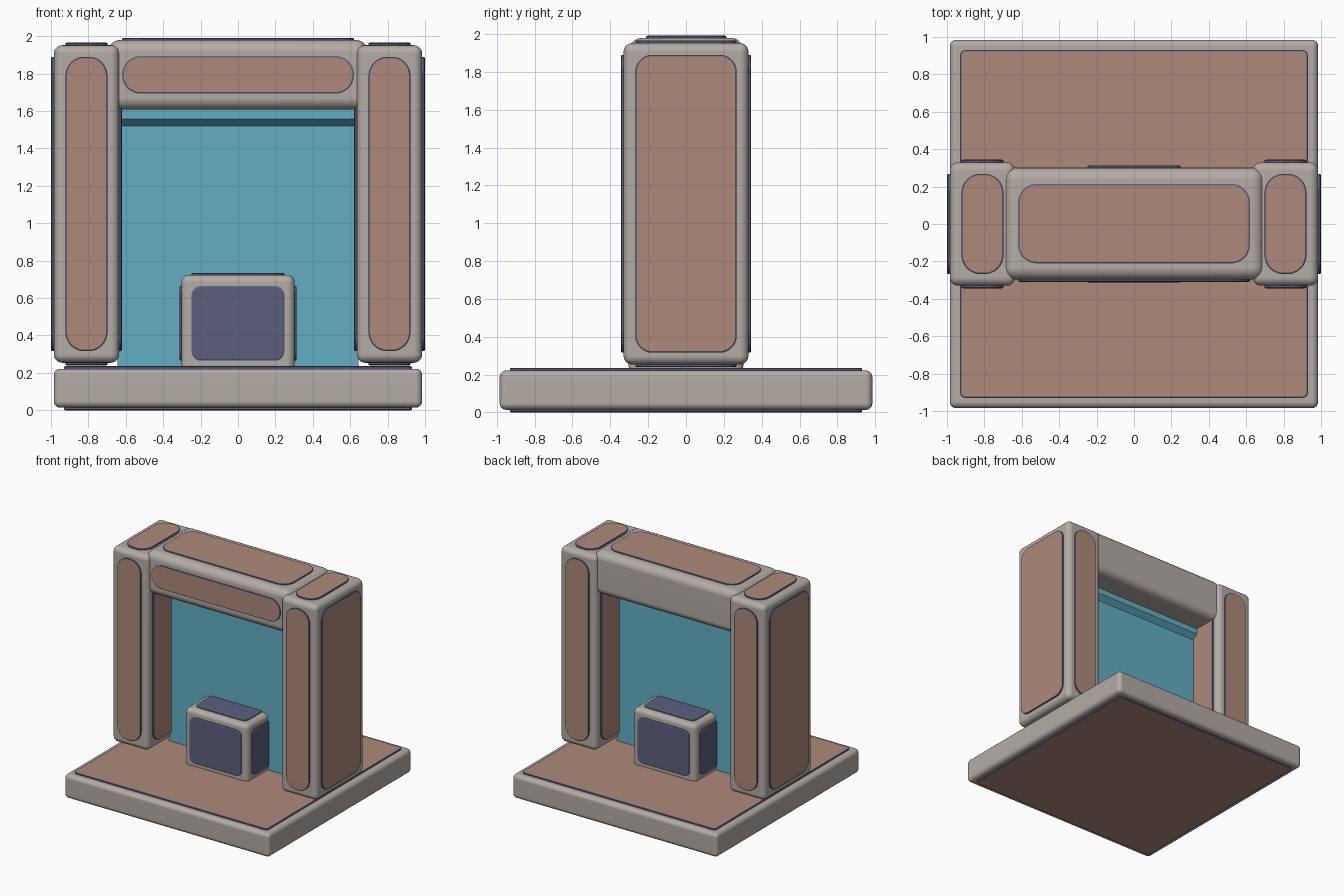
import bpy, bmesh, math
from mathutils import Vector

if "Cube" in bpy.data.objects:
    bpy.data.objects.remove(bpy.data.objects["Cube"])


def material(name, rgb):
    m = bpy.data.materials.new(name)
    m.diffuse_color = (*rgb, 1)
    m.use_nodes = True
    m.node_tree.nodes["Principled BSDF"].inputs["Base Color"].default_value = m.diffuse_color
    return m


GREY = material("warm grey", (0.456, 0.413, 0.376))
BROWN = material("dusty brown", (0.423, 0.254, 0.195))
NAVY = material("slate navy", (0.107, 0.114, 0.205))
TEAL = material("teal", (0.122, 0.429, 0.546))


def finish(name, bm, mats):
    bmesh.ops.recalc_face_normals(bm, faces=bm.faces)
    me = bpy.data.meshes.new(name)
    bm.to_mesh(me)
    bm.free()
    for m in mats:
        me.materials.append(m)
    ob = bpy.data.objects.new(name, me)
    bpy.context.collection.objects.link(ob)
    return ob


def rounded_box(name, lo, hi, radius):
    lo, hi = Vector(lo), Vector(hi)
    bm = bmesh.new()
    bmesh.ops.create_cube(bm, size=1)
    for v in bm.verts:
        v.co = (lo + hi) / 2 + v.co * (hi - lo)
    bmesh.ops.bevel(bm, geom=bm.edges[:], offset=radius, segments=5,
                    profile=0.5, affect='EDGES')
    for f in bm.faces:
        f.smooth = True
    ob = finish(name, bm, [GREY])
    ob.modifiers.new("flat sides", 'WEIGHTED_NORMAL')
    return ob


def outline(w, h, r, steps=8):
    """Rounded rectangle, anticlockwise."""
    pts = []
    for i, (sx, sy) in enumerate([(1, 1), (-1, 1), (-1, -1), (1, -1)]):
        for k in range(steps + 1):
            a = math.pi / 2 * (i + k / steps)
            pts.append((sx * (w / 2 - r) + r * math.cos(a),
                        sy * (h / 2 - r) + r * math.sin(a)))
    return pts


def panel(name, centre, axis, sign, w, h, r, cap, t=0.014):
    """Plate with a chamfered navy rim and a coloured cap, facing sign*axis.
    w and h follow the two remaining axes in x, y, z order."""
    u, v = [i for i in range(3) if i != axis]
    bm = bmesh.new()
    rim = 0.008
    loops = []
    for inset, height in ((0, -0.01), (0, t - 0.004), (rim, t)):
        ring = []
        for a, b in outline(w - 2 * inset, h - 2 * inset, r - inset):
            p = Vector(centre)
            p[u] += a
            p[v] += b
            p[axis] += sign * height
            ring.append(bm.verts.new(p))
        loops.append(ring)
    n = len(loops[0])
    for low, high in zip(loops, loops[1:]):
        for i in range(n):
            j = (i + 1) % n
            bm.faces.new((low[i], low[j], high[j], high[i]))
    bm.faces.new(loops[0])
    bm.faces.new(loops[-1]).material_index = 1
    finish(name, bm, [NAVY, cap])


def panelled_box(name, lo, hi, bevel, inset, radii, sides, cap, t=0.014):
    """Rounded box with a panel on each (axis, sign) side listed."""
    rounded_box(name, lo, hi, bevel)
    label = {(0, 1): "right", (0, -1): "left", (1, 1): "back",
             (1, -1): "front", (2, 1): "top", (2, -1): "bottom"}
    for axis, sign in sides:
        c = [(a + b) / 2 for a, b in zip(lo, hi)]
        c[axis] = hi[axis] if sign > 0 else lo[axis]
        w, h = [hi[i] - lo[i] - 2 * inset[i] for i in range(3) if i != axis]
        panel(f"{name}_{label[axis, sign]}_panel", c, axis, sign,
              w, h, radii[axis], cap, t)


ALL = [(a, s) for a in range(3) for s in (-1, 1)]

# Floor slab with top and bottom panels
panelled_box("base", (-0.985, -0.985, 0.014), (0.985, 0.985, 0.222), 0.035,
             (0.055, 0.055, 0.05), (0.03, 0.03, 0.03), [(2, 1), (2, -1)], BROWN)

# Two pillars, panelled all round
for side, x in (("left", -0.81), ("right", 0.81)):
    panelled_box(f"{side}_pillar", (x - 0.175, -0.33, 0.254),
                 (x + 0.175, 0.33, 1.952), 0.045,
                 (0.063, 0.062, 0.062), (0.09, 0.1, 0.1), ALL, BROWN)

# Lintel with front and top panels
panelled_box("lintel", (-0.695, -0.298, 1.607), (0.695, 0.302, 1.98), 0.065,
             (0.075, 0.087, 0.086), (0.09, 0.098, 0.1),
             [(1, -1), (2, 1)], BROWN, 0.011)

# Small block on the floor, panelled in navy
panelled_box("block", (-0.303, -0.303, 0.205), (0.303, 0.303, 0.724), 0.04,
             (0.055, 0.055, 0.06), (0.05, 0.05, 0.05),
             [s for s in ALL if s != (2, -1)], NAVY, 0.011)

# Door sheet with a wider sloped head under the lintel
half = [(0.025, 0.2), (0.025, 1.52), (0.07, 1.557), (0.07, 1.7)]
profile = half + [(-y, z) for y, z in reversed(half)]
bm = bmesh.new()
face = bm.faces.new([bm.verts.new((-0.645, y, z)) for y, z in profile])
ext = bmesh.ops.extrude_face_region(bm, geom=[face], use_keep_orig=True)
for v in ext["geom"]:
    if isinstance(v, bmesh.types.BMVert):
        v.co.x = 0.645
finish("door_sheet", bm, [TEAL])
